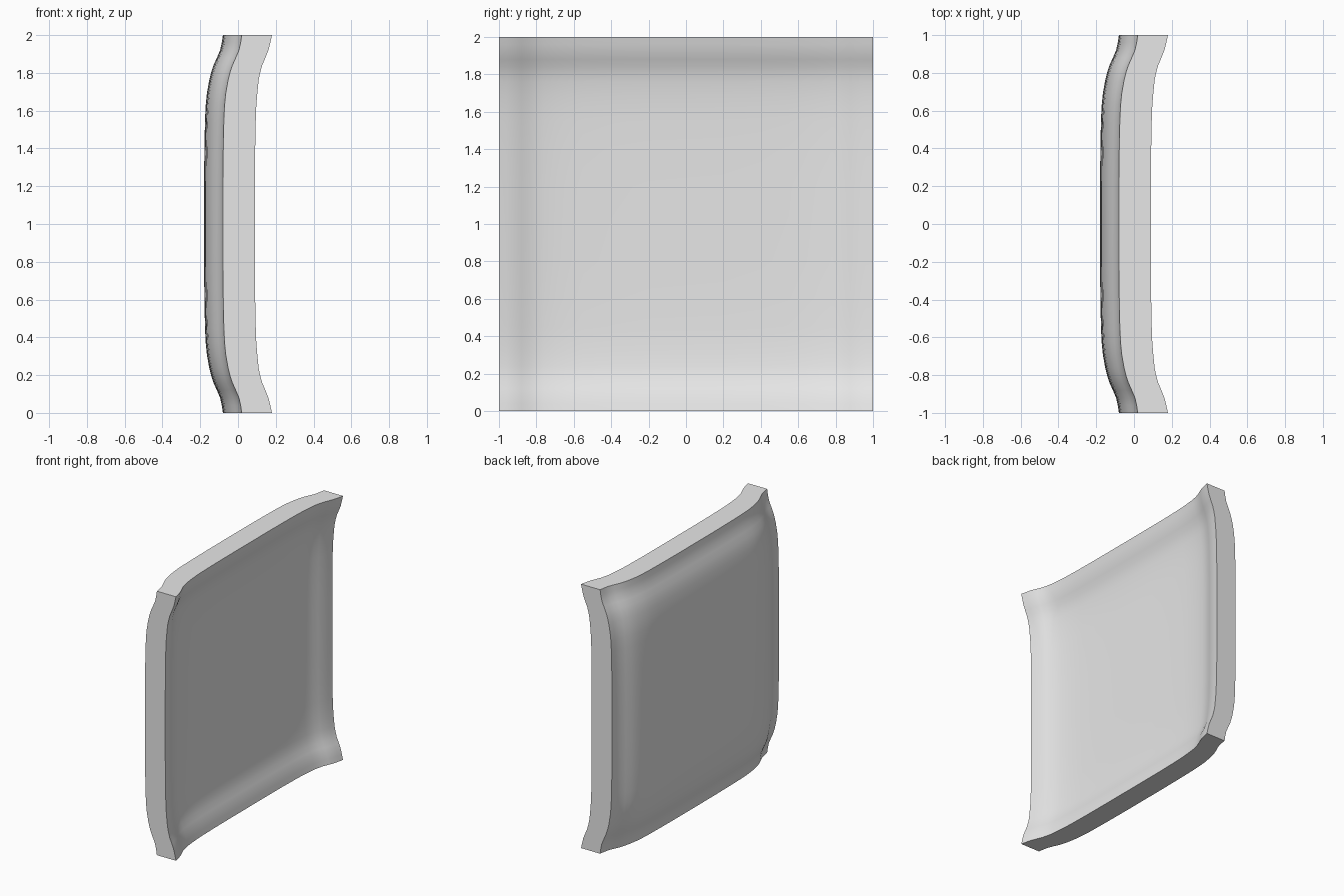
import bpy
import bmesh

cube = bpy.data.objects.get("Cube")
if cube:
    bpy.data.objects.remove(cube, do_unlink=True)

# Half profile: distance from centre, rise of outer skin, rise of inner skin
PROFILE = [
    (0.00, 0.000, 0.000), (0.20, 0.000, 0.000), (0.40, 0.002, 0.001),
    (0.55, 0.005, 0.004), (0.63, 0.009, 0.007), (0.69, 0.015, 0.012),
    (0.76, 0.027, 0.019), (0.80, 0.037, 0.027), (0.84, 0.050, 0.038),
    (0.88, 0.068, 0.055), (0.92, 0.085, 0.071), (0.96, 0.094, 0.081),
    (1.00, 0.100, 0.090),
]
# Mirror the profile to run from edge to edge
FULL = [(-d, o, i) for d, o, i in reversed(PROFILE[1:])] + PROFILE
N = len(FULL)

bm = bmesh.new()


def skin(base, column):
    """Dished sheet: the rises along y and z add together."""
    return [[bm.verts.new((base + a[column] + b[column], a[0], b[0] + 1.0))
             for b in FULL] for a in FULL]


def rim(grid):
    """Border vertices of a sheet, in order around the square."""
    return ([grid[k][0] for k in range(N - 1)]
            + [grid[N - 1][k] for k in range(N - 1)]
            + [grid[k][N - 1] for k in range(N - 1, 0, -1)]
            + [grid[0][k] for k in range(N - 1, 0, -1)])


outer = skin(-0.18, 1)
inner = skin(0.0, 2)
for grid in (outer, inner):
    for j in range(N - 1):
        for k in range(N - 1):
            bm.faces.new((grid[j][k], grid[j + 1][k],
                          grid[j + 1][k + 1], grid[j][k + 1]))

# Flat side walls joining the two skins
ro, ri = rim(outer), rim(inner)
for k in range(len(ro)):
    n = (k + 1) % len(ro)
    bm.faces.new((ro[k], ro[n], ri[n], ri[k]))
bmesh.ops.recalc_face_normals(bm, faces=bm.faces)

mesh = bpy.data.meshes.new("dished_panel")
bm.to_mesh(mesh)
bm.free()
panel = bpy.data.objects.new("dished_panel", mesh)
bpy.context.collection.objects.link(panel)

# Plain grey
grey = bpy.data.materials.new("light_grey")
grey.use_nodes = True
colour = (0.8, 0.8, 0.8, 1.0)
grey.diffuse_color = colour
grey.node_tree.nodes["Principled BSDF"].inputs["Base Color"].default_value = colour
mesh.materials.append(grey)

# Smooth skins with a crisp rim
bpy.ops.object.select_all(action='DESELECT')
panel.select_set(True)
bpy.context.view_layer.objects.active = panel
bpy.ops.object.shade_smooth_by_angle(angle=0.7)
